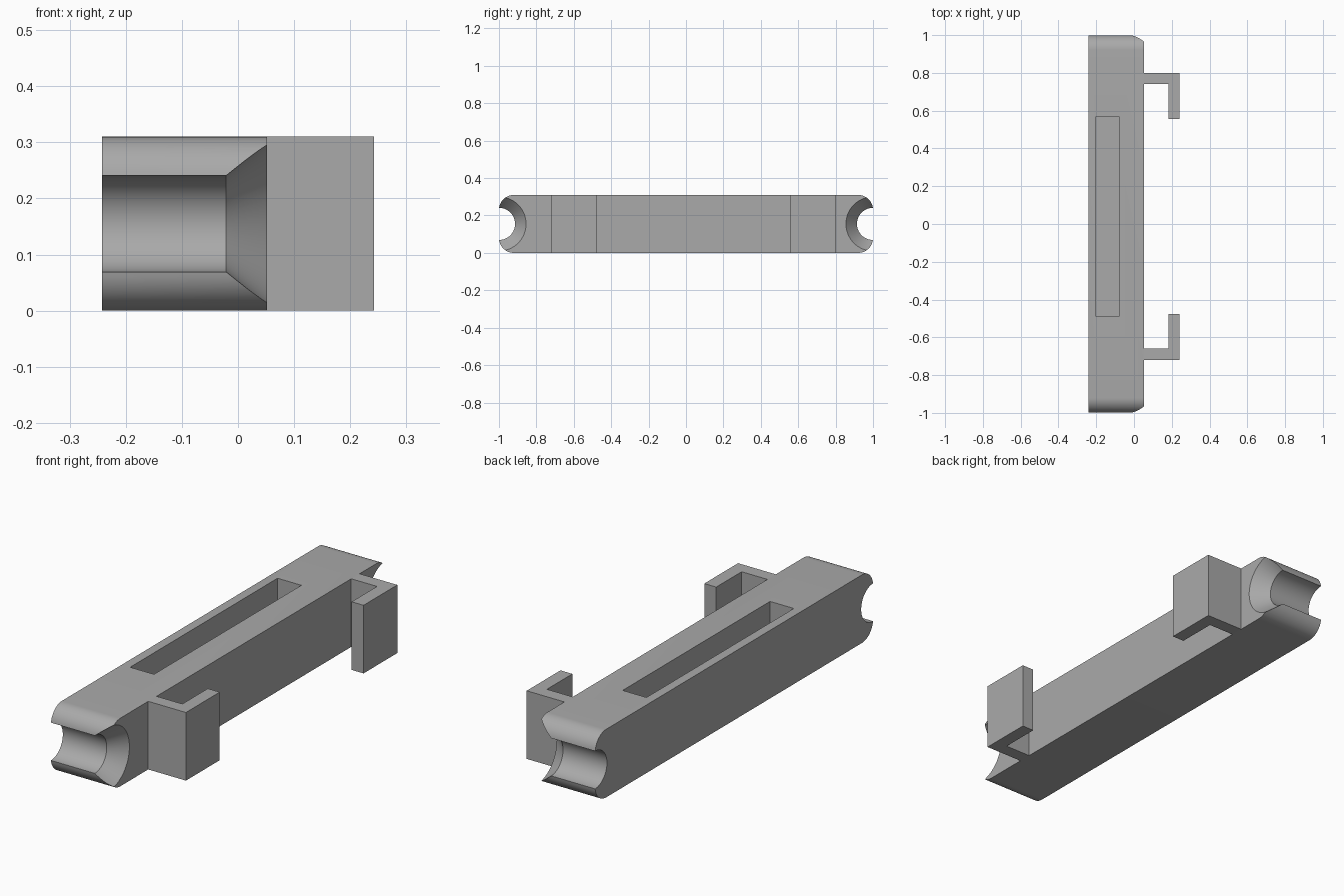
import bpy, bmesh, math

if "Cube" in bpy.data.objects:
    bpy.data.objects.remove(bpy.data.objects["Cube"])

HEIGHT = 0.31
MID = HEIGHT / 2
LEFT, FACE, RIGHT = -0.242, 0.052, 0.242   # back of bar, hook side of bar, hook tip

grey = bpy.data.materials.new("plain grey")
grey.diffuse_color = (0.4, 0.4, 0.4, 1)
grey.use_nodes = True
grey.node_tree.nodes["Principled BSDF"].inputs["Base Color"].default_value = grey.diffuse_color


def prism(name, points, axis, start, end):
    """Extrude a closed 2D outline along x (points are y, z) or z (points are x, y)."""
    bm = bmesh.new()
    place = (lambda a, b: (start, a, b)) if axis == "x" else (lambda a, b: (a, b, start))
    face = bm.faces.new([bm.verts.new(place(a, b)) for a, b in points])
    moved = bmesh.ops.extrude_face_region(bm, geom=[face])["geom"]
    d = end - start
    bmesh.ops.translate(bm, vec=(d, 0, 0) if axis == "x" else (0, 0, d),
                        verts=[v for v in moved if isinstance(v, bmesh.types.BMVert)])
    bmesh.ops.recalc_face_normals(bm, faces=bm.faces)
    return finish(name, bm)


def lathe(name, profile, y, segments=64):
    """Solid of revolution about a line parallel to x; profile is (x, radius)."""
    bm = bmesh.new()
    rings = []
    for x, r in profile:
        rings.append([bm.verts.new((x, y + r * math.cos(2 * math.pi * i / segments),
                                    MID + r * math.sin(2 * math.pi * i / segments)))
                      for i in range(segments)])
    for a, b in zip(rings, rings[1:]):
        for i in range(segments):
            j = (i + 1) % segments
            bm.faces.new((a[i], a[j], b[j], b[i]))
    bm.faces.new(rings[0])
    bm.faces.new(rings[-1])
    bmesh.ops.recalc_face_normals(bm, faces=bm.faces)
    return finish(name, bm)


def finish(name, bm):
    mesh = bpy.data.meshes.new(name)
    bm.to_mesh(mesh)
    bm.free()
    mesh.materials.append(grey)
    obj = bpy.data.objects.new(name, mesh)
    bpy.context.collection.objects.link(obj)
    return obj


# Bar with rounded ends
R, STEPS = 0.08, 12
outline = []
for cy, cz, a0 in ((1 - R, HEIGHT - R, 0), (R - 1, HEIGHT - R, 90),
                   (R - 1, R, 180), (1 - R, R, 270)):
    for i in range(STEPS + 1):
        a = math.radians(a0 + 90 * i / STEPS)
        outline.append((cy + R * math.cos(a), cz + R * math.sin(a)))
bar = prism("bar", outline, "x", LEFT, FACE)

# Cutters: flared round notch at each end, blind slot in the top
flare = (0.145 - 0.086) / (FACE + 0.021)
notch = [(LEFT - 0.1, 0.086), (-0.021, 0.086), (FACE + 0.03, 0.145 + 0.03 * flare)]
cutters = [lathe("front_notch_cutter", notch, -1), lathe("rear_notch_cutter", notch, 1)]
cutters.append(prism("slot_cutter",
                     [(-0.2, -0.49), (-0.08, -0.49), (-0.08, 0.57), (-0.2, 0.57)],
                     "z", 0.06, HEIGHT + 0.1))
for cutter in cutters:
    mod = bar.modifiers.new(cutter.name, "BOOLEAN")
    mod.operation = "DIFFERENCE"
    mod.solver = "EXACT"
    mod.object = cutter
bpy.context.view_layer.objects.active = bar
bar.select_set(True)
for mod in list(bar.modifiers):
    bpy.ops.object.modifier_apply(modifier=mod.name)
for cutter in cutters:
    bpy.data.objects.remove(cutter)
bpy.ops.object.shade_smooth_by_angle(angle=math.radians(25))

# L-shaped hooks, tips pointing towards each other
for name, y, d in (("front_hook", -0.72, 1), ("rear_hook", 0.80, -1)):
    prism(name, [(FACE, y), (RIGHT, y), (RIGHT, y + 0.243 * d), (0.182, y + 0.243 * d),
                 (0.182, y + 0.06 * d), (FACE, y + 0.06 * d)], "z", 0, HEIGHT)
